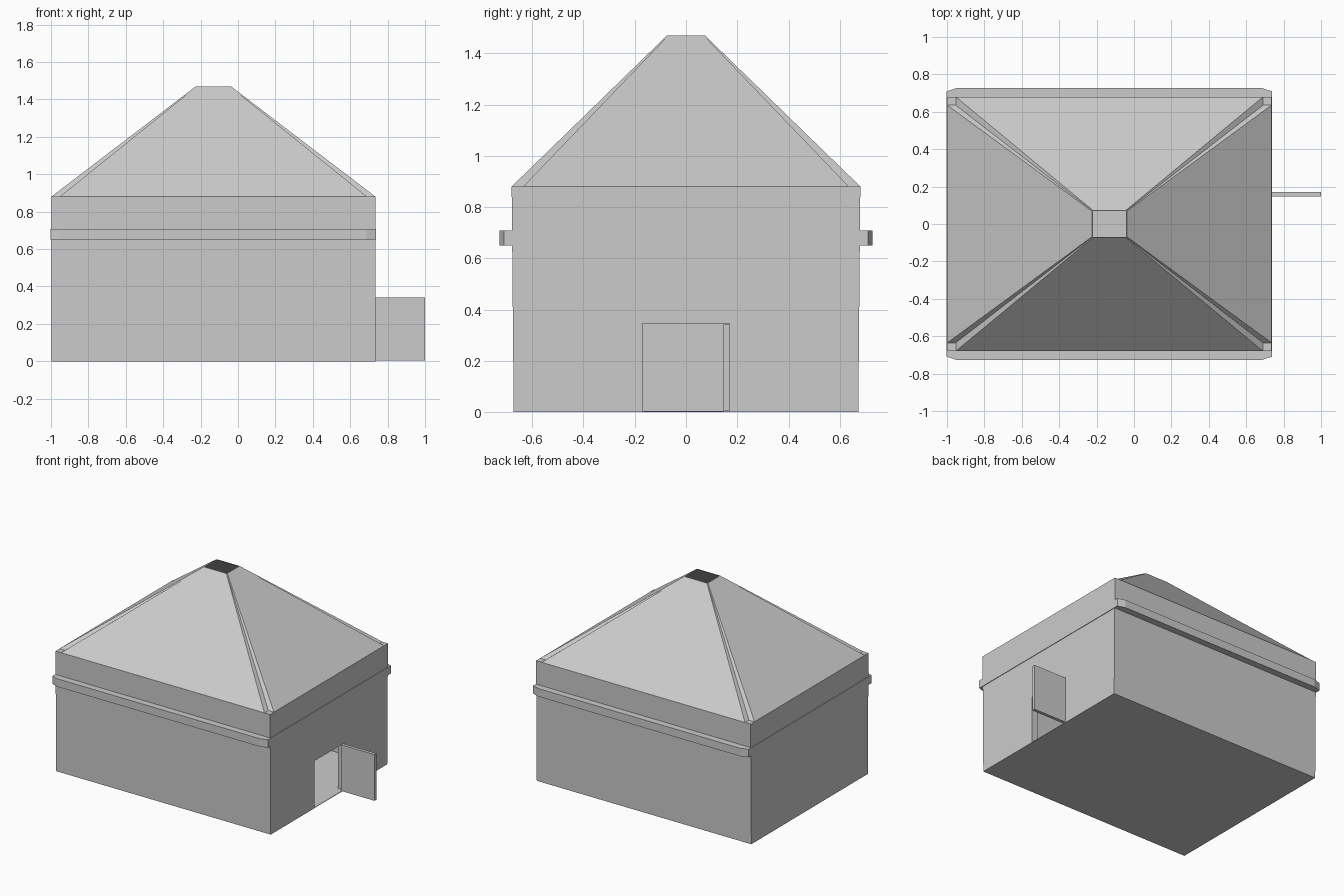
import bpy, bmesh

if "Cube" in bpy.data.objects:
    bpy.data.objects.remove(bpy.data.objects["Cube"])

CX = -0.1315               # centre of the house in x
HX, HY = 0.8665, 0.68      # outer half sizes
T = 0.045                  # wall thickness
EAVE, TOP, S = 0.88, 1.47, 0.108


def loft(name, rings, loop=False):
    """Skin a list of equal-length rings; cap the ends or close into a tube."""
    bm = bmesh.new()
    vs = [[bm.verts.new(p) for p in r] for r in rings]
    n = len(rings[0])
    pairs = list(zip(vs, vs[1:])) + ([(vs[-1], vs[0])] if loop else [])
    for a, b in pairs:
        for i in range(n):
            j = (i + 1) % n
            bm.faces.new((a[i], a[j], b[j], b[i]))
    if not loop:
        bm.faces.new(vs[0][::-1])
        bm.faces.new(vs[-1])
    bmesh.ops.recalc_face_normals(bm, faces=bm.faces)
    me = bpy.data.meshes.new(name)
    bm.to_mesh(me)
    bm.free()
    ob = bpy.data.objects.new(name, me)
    bpy.context.collection.objects.link(ob)
    return ob


def rect(x0, x1, y0, y1, z):
    return [(x0, y0, z), (x1, y0, z), (x1, y1, z), (x0, y1, z)]


def centred(hx, hy, z):
    return rect(CX - hx, CX + hx, -hy, hy, z)


def octagon(hx, hy, cx, cy, z):
    pts = [(hx, hy - cy), (hx - cx, hy), (-hx + cx, hy), (-hx, hy - cy),
           (-hx, -hy + cy), (-hx + cx, -hy), (hx - cx, -hy), (hx, -hy + cy)]
    return [(CX + x, y, z) for x, y in pts]


def box(name, x0, x1, y0, y1, z0, z1):
    return loft(name, [rect(x0, x1, y0, y1, z0), rect(x0, x1, y0, y1, z1)])


# Hollow walls, leaning very slightly outwards, with a doorway in the right side
walls = loft("walls", [centred(HX, 0.672, 0), centred(HX, HY, EAVE),
                       centred(HX - T, HY - T, EAVE), centred(HX - T, 0.672 - T, 0)], loop=True)
cutter = box("doorway_cutter", 0.6, 0.85, -0.17, 0.17, -0.1, 0.345)
cutter.hide_render = True
cutter.hide_viewport = True
cut = walls.modifiers.new("doorway", "BOOLEAN")
cut.operation = "DIFFERENCE"
cut.solver = "EXACT"
cut.object = cutter

# Floor
loft("floor", [centred(HX - 0.001, 0.671, 0), centred(HX - 0.001, 0.671, 0.004)])

# Four roof panels tapering to an open smoke hole, leaving grooves at the hips
ix, iy = HX - T, HY - T
panels = {"front": (-ix, ix, -HY, -iy), "back": (-ix, ix, iy, HY),
          "left": (-HX, -ix, -iy, iy), "right": (ix, HX, -iy, iy)}
for side, p in panels.items():
    eave = rect(CX + p[0], CX + p[1], p[2], p[3], EAVE)
    top = [(CX + (x - CX) * S, y * S, TOP) for x, y, z in eave]
    loft("roof_" + side, [eave, top])

# Band around the walls, deeper at front and back, with clipped corners
Z0, Z1 = 0.65, 0.708
outer, inner = (HX + 0.004, 0.727, 0.055, 0.018), (HX - 0.02, HY - 0.02, 0.01, 0.01)
loft("wall_band", [octagon(*outer, Z0), octagon(*outer, Z1),
                   octagon(*inner, Z1), octagon(*inner, Z0)], loop=True)

# Door leaf standing open
box("door", 0.73, 1.0, 0.147, 0.17, 0.005, 0.342)
